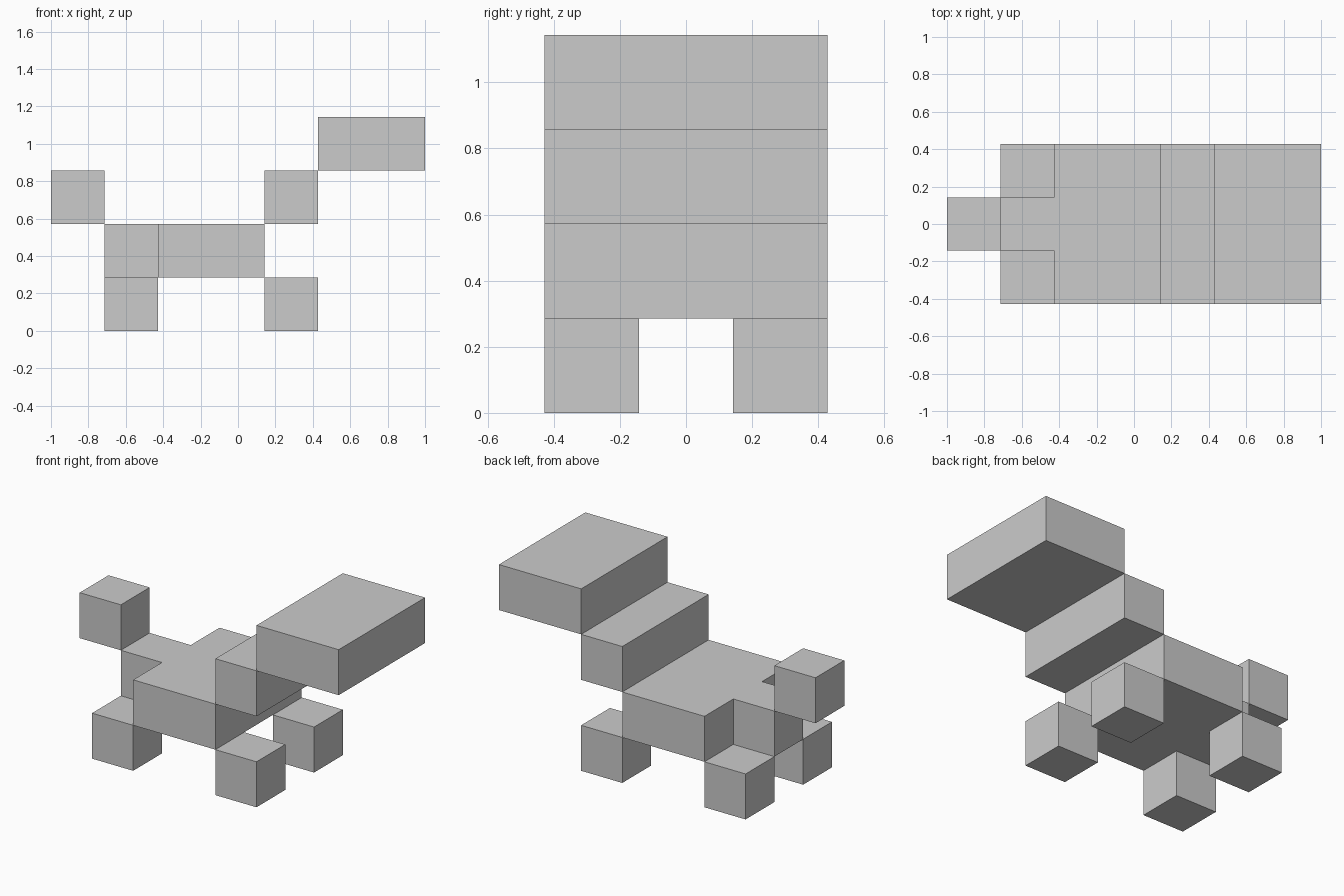
import bpy, bmesh

if "Cube" in bpy.data.objects:
    bpy.data.objects.remove(bpy.data.objects["Cube"])

U = 2 / 7  # one block; the model is 7 blocks long


def prism(name, outline, z0, z1):
    """Extrude an xy outline (in blocks, counter-clockwise) from z0 to z1."""
    bm = bmesh.new()
    face = bm.faces.new([bm.verts.new((x * U, y * U, z0 * U)) for x, y in outline])
    top = bmesh.ops.extrude_face_region(bm, geom=[face], use_keep_orig=True)
    verts = [g for g in top["geom"] if isinstance(g, bmesh.types.BMVert)]
    bmesh.ops.translate(bm, verts=verts, vec=(0, 0, (z1 - z0) * U))
    bmesh.ops.recalc_face_normals(bm, faces=bm.faces)
    mesh = bpy.data.meshes.new(name)
    bm.to_mesh(mesh)
    bm.free()
    obj = bpy.data.objects.new(name, mesh)
    bpy.context.collection.objects.link(obj)
    return obj


def box(name, x0, x1, y0, y1, z0, z1):
    return prism(name, [(x0, y0), (x1, y0), (x1, y1), (x0, y1)], z0, z1)


# T-shaped body with a narrow rump
prism("body", [(-2.5, -0.5), (-1.5, -0.5), (-1.5, -1.5), (0.5, -1.5),
               (0.5, 1.5), (-1.5, 1.5), (-1.5, 0.5), (-2.5, 0.5)], 1, 2)

# Tail, neck and head step up from the body
box("tail", -3.5, -2.5, -0.5, 0.5, 2, 3)
box("neck", 0.5, 1.5, -1.5, 1.5, 2, 3)
box("head", 1.5, 3.5, -1.5, 1.5, 3, 4)

# Four legs
for end, x in (("rear", -2.5), ("front", 0.5)):
    for side, y in (("right", -1.5), ("left", 0.5)):
        box(f"{end}_{side}_leg", x, x + 1, y, y + 1, 0, 1)
